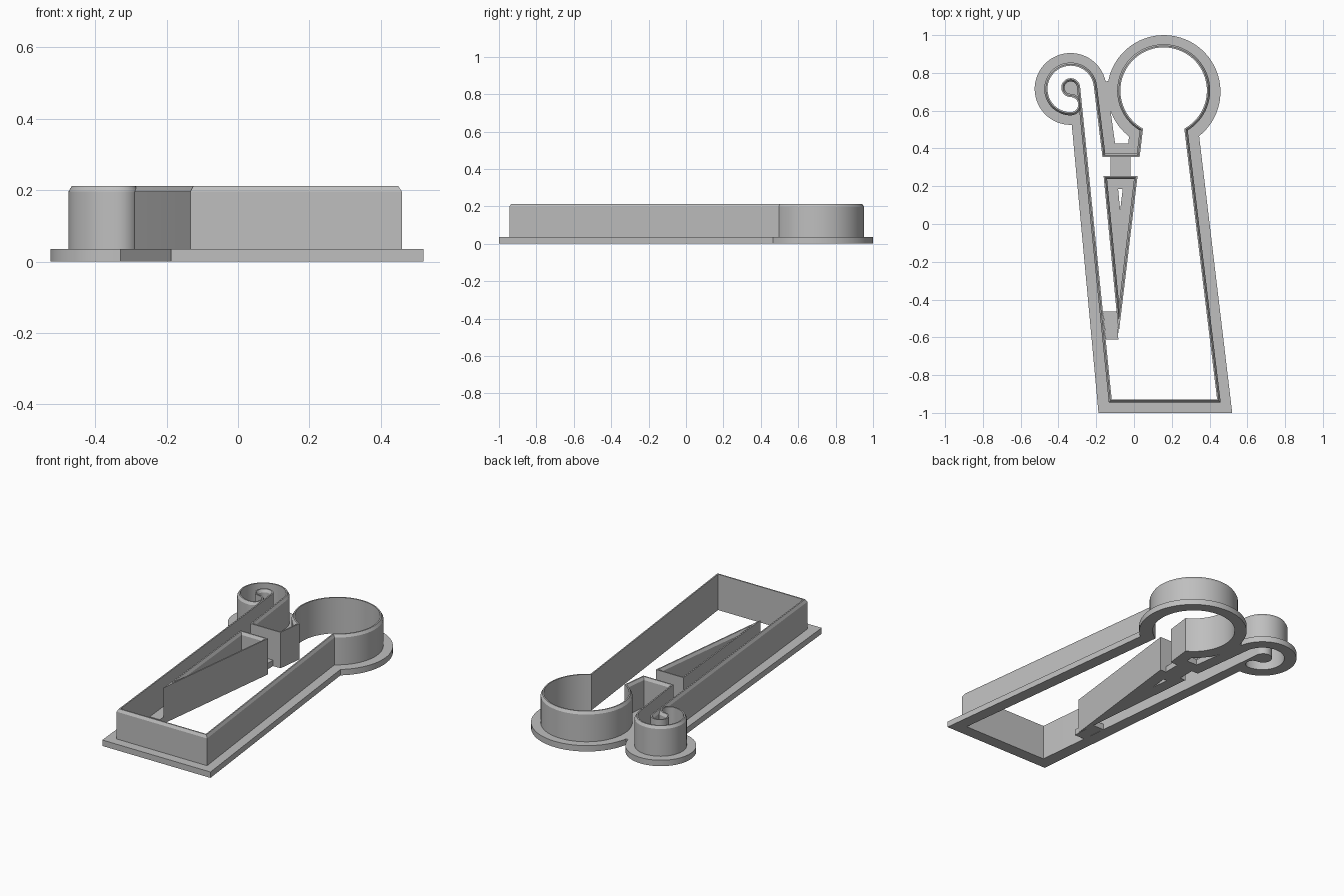
import bpy, bmesh, math
from mathutils import Vector

cube = bpy.data.objects.get("Cube")
if cube:
    bpy.data.objects.remove(cube, do_unlink=True)

BASE_H, TOP, WALL, RIM = 0.035, 0.212, 0.017, 0.07

grey = bpy.data.materials.new("plain grey")
grey.use_nodes = True
grey.diffuse_color = (0.52, 0.52, 0.52, 1)
grey.node_tree.nodes["Principled BSDF"].inputs["Base Color"].default_value = grey.diffuse_color


def arc(cx, cy, r, a, b, step=6):
    """Points on an arc from angle a to angle b, in degrees."""
    n = max(2, round(abs(b - a) / step))
    angles = [math.radians(a + (b - a) * i / n) for i in range(n + 1)]
    return [(cx + r * math.cos(t), cy + r * math.sin(t)) for t in angles]


def tidy(points):
    """Drop points that nearly repeat the one before."""
    out = []
    for p in map(Vector, points):
        if not out or (p - out[-1]).length > 0.002:
            out.append(p)
    return out


def offset(points, d):
    """Mitred offset of a closed outline to the left of its direction."""
    out = []
    for i, p in enumerate(points):
        u = (p - points[i - 1]).normalized()
        v = (points[(i + 1) % len(points)] - p).normalized()
        n1, n2 = Vector((-u.y, u.x)), Vector((-v.y, v.x))
        out.append(p + (n1 + n2) * d / (1 + n1.dot(n2)))
    return out


def finish(name, mesh):
    ob = bpy.data.objects.new(name, mesh)
    bpy.context.collection.objects.link(ob)
    mesh.materials.clear()
    mesh.materials.append(grey)
    bpy.ops.object.select_all(action='DESELECT')
    ob.select_set(True)
    bpy.context.view_layer.objects.active = ob
    bpy.ops.object.shade_smooth_by_angle(angle=math.radians(30))
    return ob


def plate(name, *outlines):
    """Flat plate; outlines nested in the first one become holes."""
    curve = bpy.data.curves.new(name, 'CURVE')
    curve.dimensions, curve.fill_mode = '2D', 'BOTH'
    curve.extrude = BASE_H / 2
    for pts in outlines:
        spline = curve.splines.new('POLY')
        spline.points.add(len(pts) - 1)
        for sp, p in zip(spline.points, pts):
            sp.co = (p[0], p[1], 0, 1)
        spline.use_cyclic_u = True
    helper = bpy.data.objects.new(name + "_helper", curve)
    bpy.context.collection.objects.link(helper)
    deps = bpy.context.evaluated_depsgraph_get()
    mesh = bpy.data.meshes.new_from_object(helper.evaluated_get(deps))
    bpy.data.objects.remove(helper, do_unlink=True)
    bm = bmesh.new()
    bm.from_mesh(mesh)
    bmesh.ops.remove_doubles(bm, verts=bm.verts, dist=1e-5)
    bmesh.ops.translate(bm, verts=bm.verts, vec=(0, 0, BASE_H / 2))
    bmesh.ops.recalc_face_normals(bm, faces=bm.faces)
    bm.to_mesh(mesh)
    bm.free()
    finish(name, mesh)


def blade(name, outline):
    """Thin upright wall with a chamfer on the outer top edge."""
    bm = bmesh.new()
    section = [(0, BASE_H), (0, TOP), (WALL * 0.45, TOP), (WALL, TOP - 0.016), (WALL, BASE_H)]
    rings = [[bm.verts.new((p.x, p.y, z)) for p in offset(outline, d)] for d, z in section]
    n = len(outline)
    for a, b in zip(rings, rings[1:]):
        for i in range(n):
            j = (i + 1) % n
            bm.faces.new((a[i], b[i], b[j], a[j]))
    bmesh.ops.recalc_face_normals(bm, faces=bm.faces)
    mesh = bpy.data.meshes.new(name)
    bm.to_mesh(mesh)
    bm.free()
    finish(name, mesh)


# Cutting outline: left side, curl, notch, round head, right side
body = tidy([(-0.118, -0.928)]
            + arc(-0.335, 0.722, 0.05, 6, 270, 12)
            + arc(-0.335, 0.632, 0.04, 90, -90, 15)
            + arc(-0.335, 0.715, 0.123, 270, 5)
            + [(-0.167, 0.355), (0.03, 0.355)]
            + arc(0.157, 0.706, 0.229, 241.5, -61.5)
            + [(0.44, -0.928)])
triangle = tidy([(-0.161, 0.254), (-0.081, -0.58), (0.019, 0.254)])

blade("body_blade", body)
blade("triangle_blade", triangle)

# Base rim with the opening and the small gap beside the head
rim = ([(-0.188, -1)] + arc(-0.336, 0.715, 0.19, 272, 12)
       + arc(0.158, 0.7, 0.3, 169, -51.5) + [(0.52, -1)])
gap = (arc(0.158, 0.7, 0.3, 200, 232) + [(-0.03, 0.425), (-0.1, 0.425)])
plate("base_rim", rim, body, gap)
plate("triangle_base", triangle, offset(triangle, RIM))

# Flat bridges that hold the triangle
plate("upper_bridge", [(-0.124, 0.254), (-0.019, 0.254), (-0.019, 0.355), (-0.124, 0.355)])
plate("lower_bridge", [(-0.164, -0.462), (-0.09, -0.462), (-0.083, -0.612), (-0.149, -0.612)])
